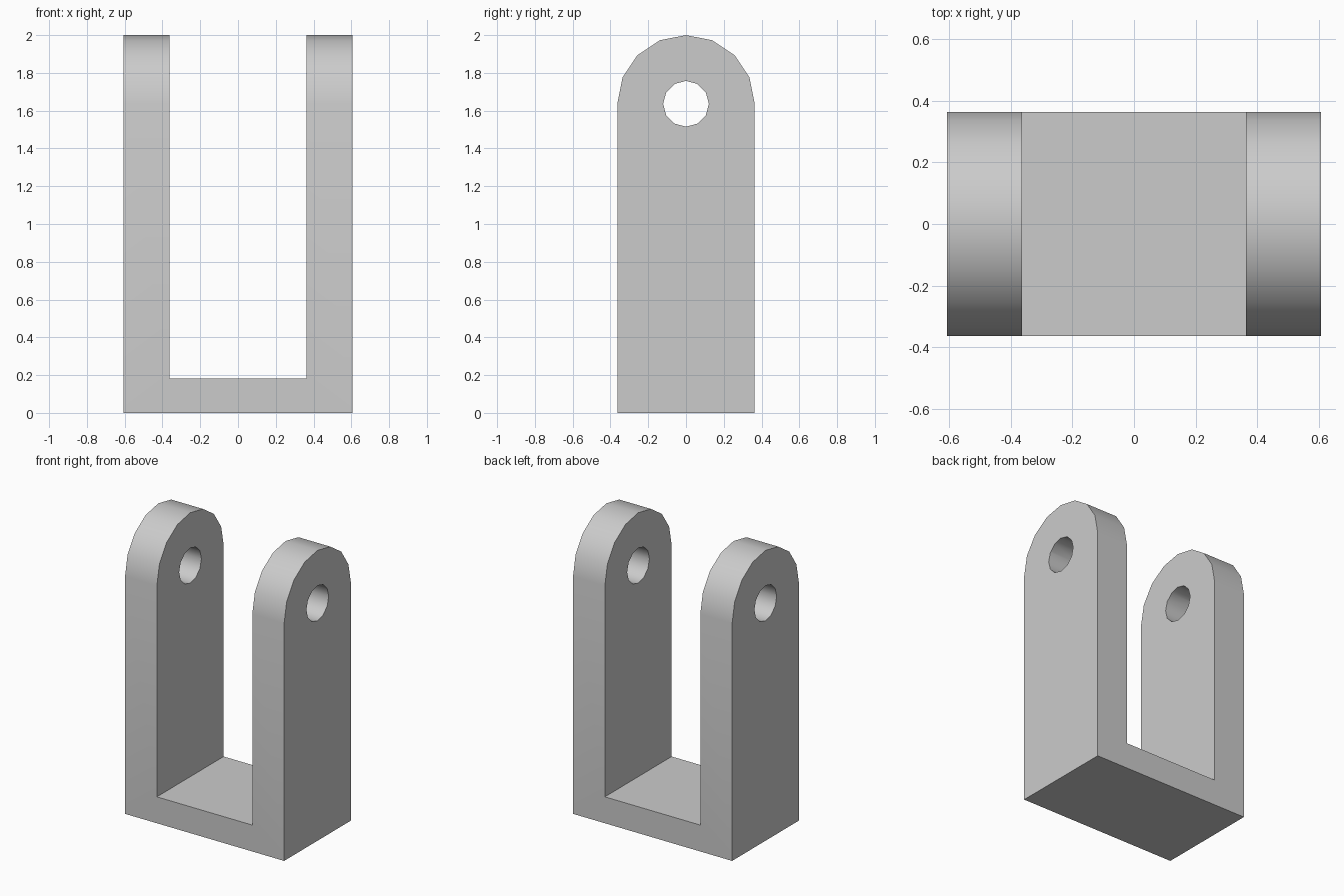
import bpy
import bmesh
from math import cos, sin, pi, radians

cube = bpy.data.objects.get("Cube")
if cube:
    bpy.data.objects.remove(cube, do_unlink=True)

# Proportions
U = 2 / 33
RADIUS, HOLE, FLOOR = 6 * U, 2 * U, 3 * U
HALF_WIDTH, HALF_GAP = 10 * U, 6 * U
PIVOT_Z = 2 - RADIUS

grey = bpy.data.materials.new("plain_grey")
grey.use_nodes = True
colour = (0.6, 0.6, 0.6, 1)
grey.diffuse_color = colour
grey.node_tree.nodes["Principled BSDF"].inputs["Base Color"].default_value = colour


def arc(radius, start, sweep, steps):
    """Points on a circle around the pin axis, as (y, z)."""
    return [(radius * cos(start + sweep * i / steps),
             PIVOT_Z + radius * sin(start + sweep * i / steps))
            for i in range(steps + 1)]


def extrude_x(name, profile, half):
    """Solid made by sweeping a (y, z) profile from -half to +half in x."""
    bm = bmesh.new()
    face = bm.faces.new([bm.verts.new((-half, y, z)) for y, z in profile])
    swept = bmesh.ops.extrude_face_region(bm, geom=[face])["geom"]
    verts = [g for g in swept if isinstance(g, bmesh.types.BMVert)]
    bmesh.ops.translate(bm, vec=(2 * half, 0, 0), verts=verts)
    bmesh.ops.recalc_face_normals(bm, faces=bm.faces)
    mesh = bpy.data.meshes.new(name)
    bm.to_mesh(mesh)
    bm.free()
    mesh.materials.append(grey)
    obj = bpy.data.objects.new(name, mesh)
    bpy.context.collection.objects.link(obj)
    return obj


# Round-topped block, then the slot and the pin hole cut through it
side = [(-RADIUS, 0), (RADIUS, 0)] + arc(RADIUS, 0, pi, 8)
clevis = extrude_x("clevis_bracket", side, HALF_WIDTH)
slot = extrude_x("slot_cutter", [(-1, FLOOR), (1, FLOOR), (1, 3), (-1, 3)], HALF_GAP)
hole = extrude_x("pin_hole_cutter", arc(HOLE, 0, 2 * pi, 12)[:-1], 1)

bpy.ops.object.select_all(action="DESELECT")
bpy.context.view_layer.objects.active = clevis
clevis.select_set(True)
for cutter in (slot, hole):
    cutter.hide_render = True
    mod = clevis.modifiers.new(cutter.name, "BOOLEAN")
    mod.operation = "DIFFERENCE"
    mod.solver = "EXACT"
    mod.object = cutter
    bpy.ops.object.modifier_apply(modifier=mod.name)
    bpy.data.objects.remove(cutter, do_unlink=True)

# Smooth rounded tops and hole walls, crisp corners
bpy.ops.object.shade_smooth_by_angle(angle=radians(35))
